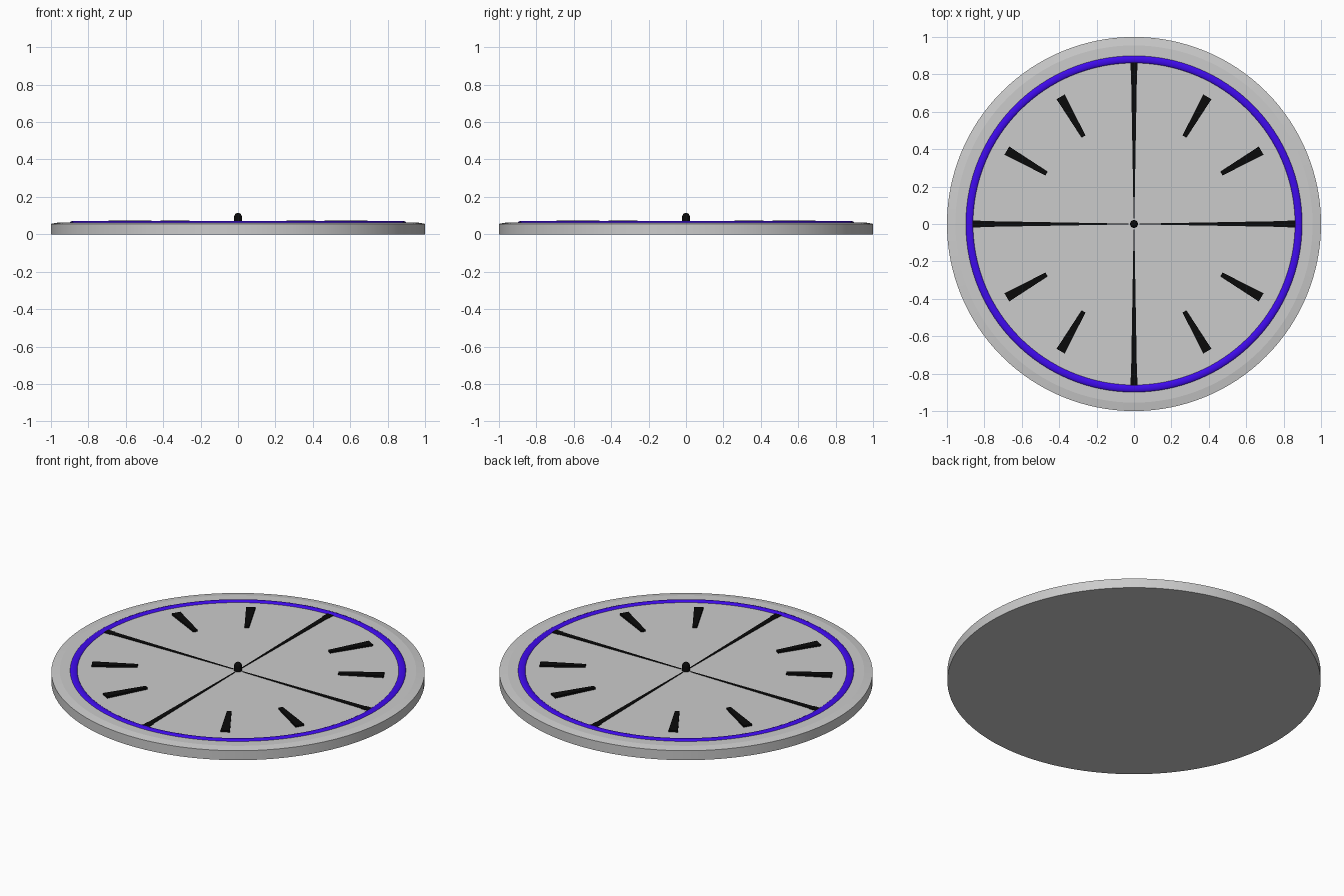
import bpy, bmesh, math

if "Cube" in bpy.data.objects:
    bpy.data.objects.remove(bpy.data.objects["Cube"])


def material(name, color):
    m = bpy.data.materials.new(name)
    m.diffuse_color = color
    m.use_nodes = True
    m.node_tree.nodes["Principled BSDF"].inputs["Base Color"].default_value = m.diffuse_color
    return m


BLACK = material("black", (0.003, 0.003, 0.003, 1))
BLUE = material("blue", (0.05, 0.003, 0.85, 1))


def finish(bm, name, mat=None, smooth=None):
    bmesh.ops.recalc_face_normals(bm, faces=bm.faces)
    me = bpy.data.meshes.new(name)
    bm.to_mesh(me)
    bm.free()
    ob = bpy.data.objects.new(name, me)
    bpy.context.collection.objects.link(ob)
    if mat:
        me.materials.append(mat)
    if smooth:
        bpy.ops.object.select_all(action='DESELECT')
        ob.select_set(True)
        bpy.context.view_layer.objects.active = ob
        bpy.ops.object.shade_smooth_by_angle(angle=math.radians(smooth))
    return ob


def lathe(name, profile, steps, mat=None, closed=False, smooth=30):
    """Spin an (r, z) profile around the z axis."""
    bm = bmesh.new()
    vs = [bm.verts.new((r, 0, z)) for r, z in profile]
    pairs = list(zip(vs, vs[1:] + vs[:1])) if closed else list(zip(vs, vs[1:]))
    edges = [bm.edges.new(p) for p in pairs]
    bmesh.ops.spin(bm, geom=vs + edges, cent=(0, 0, 0), axis=(0, 0, 1),
                   angle=math.tau, steps=steps)
    bmesh.ops.remove_doubles(bm, verts=bm.verts, dist=1e-5)
    return finish(bm, name, mat, smooth)


def marker(name, outline, z0, z1, angle):
    """Extrude a mirrored (radius, half width) outline into a radial marker."""
    bm = bmesh.new()
    pts = outline + [(r, -w) for r, w in reversed(outline)]
    face = bm.faces.new([bm.verts.new((r, w, z0)) for r, w in pts])
    ext = bmesh.ops.extrude_face_region(bm, geom=[face])
    top = [v for v in ext["geom"] if isinstance(v, bmesh.types.BMVert)]
    bmesh.ops.translate(bm, verts=top, vec=(0, 0, z1 - z0))
    finish(bm, name, BLACK).rotation_euler.z = angle


# Dial with a shallow chamfered rim
lathe("dial", [(0, 0), (1, 0), (1, 0.056), (0.955, 0.064), (0, 0.064)], 128,
      smooth=5)

# Rounded coloured ring
ring = [(0.88 + 0.021 * math.cos(a), 0.061 + 0.010 * math.sin(a))
        for a in (math.tau * i / 12 for i in range(12))]
lathe("ring", ring, 128, BLUE, closed=True, smooth=60)

# Hour markers: long thin quarters, short raised wedges between
for h in range(12):
    angle = math.radians(30 * h)
    if h % 3 == 0:
        marker(f"quarter_marker_{h}",
               [(0.03, 0.002), (0.82, 0.016), (0.82, 0.02), (0.865, 0.02)],
               0.055, 0.067, angle)
    else:
        marker(f"hour_marker_{h}", [(0.54, 0.012), (0.785, 0.025)],
               0.055, 0.075, angle)

# Domed centre pin
dome = [(0.021 * math.cos(a), 0.092 + 0.022 * math.sin(a))
        for a in (math.pi / 2 * i / 6 for i in range(6))]
lathe("centre_pin", [(0, 0.055), (0.021, 0.055)] + dome + [(0, 0.114)], 32,
      BLACK, smooth=40)
